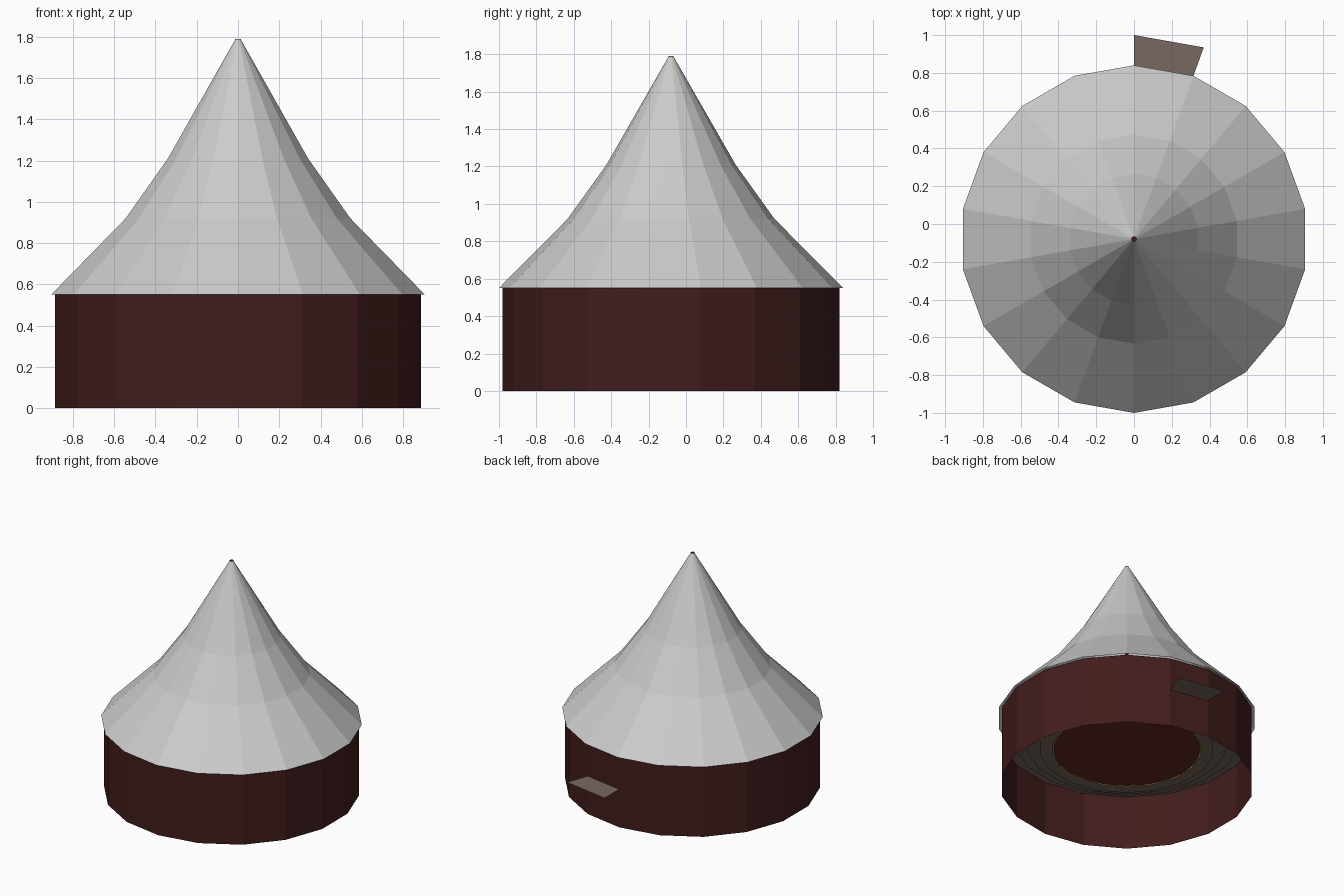
import bpy
from math import sin, cos, radians

if "Cube" in bpy.data.objects:
    bpy.data.objects.remove(bpy.data.objects["Cube"])

CY = -0.08      # centre of the tent in y
SIDES = 18
FLOOR = 0.295


def material(name, rgb):
    m = bpy.data.materials.new(name)
    m.diffuse_color = (*rgb, 1)
    m.use_nodes = True
    m.node_tree.nodes["Principled BSDF"].inputs["Base Color"].default_value = m.diffuse_color
    return m


def add_mesh(name, verts, faces, mat=None):
    me = bpy.data.meshes.new(name)
    me.from_pydata(verts, [], faces)
    ob = bpy.data.objects.new(name, me)
    bpy.context.collection.objects.link(ob)
    if mat:
        me.materials.append(mat)
    return ob


def ring_point(r, z, k, n):
    a = radians(90) + k * radians(360) / n
    return (r * cos(a), CY + r * sin(a), z)


def lathe(name, profile, mat=None, n=SIDES, segments=None):
    """Revolve (radius, z) points listed from bottom/outside; segments < n leaves a gap."""
    segments = segments or n
    m = len(profile)
    verts = [ring_point(r, z, k, n) for k in range(n) for r, z in profile]
    faces = []
    for k in range(segments):
        a, b = k * m, (k + 1) % n * m
        faces += [(a + i, b + i, b + i + 1, a + i + 1) for i in range(m - 1)]
    return add_mesh(name, verts, faces, mat)


def disc(name, r, z, mat, n):
    return add_mesh(name, [ring_point(r, z, k, n) for k in range(n)], [tuple(range(n))], mat)


red = material("dark_red", (0.055, 0.012, 0.012))
stage_red = material("stage_red", (0.12, 0.018, 0.018))
wood = material("wood", (0.19, 0.14, 0.12))
gold = material("gold", (0.6, 0.4, 0.05))

# Canvas wall and concave roof
lathe("tent_wall", [(0.90, 0), (0.90, 0.55)], red)
lathe("tent_roof", [(0.92, 0.55), (0.553, 0.92), (0.345, 1.21), (0.012, 1.79)])

# Centre pole showing at the tip
bpy.ops.mesh.primitive_cylinder_add(vertices=8, radius=0.014, depth=1.79 - FLOOR,
                                    location=(0, CY, (1.79 + FLOOR) / 2))
pole = bpy.context.object
pole.name = "centre_pole"
pole.data.materials.append(red)

# Round stage with a gold kerb
disc("stage_floor", 0.52, FLOOR, stage_red, 36)
lathe("stage_kerb", [(0.53, FLOOR), (0.53, 0.32), (0.52, 0.32), (0.52, FLOOR)], gold, 36)

# Stepped seating, leaving one segment open for the entrance
steps = [(0.53, FLOOR)]
for i in range(4):
    r, z = 0.62 + i * 0.0933, FLOOR + i * 0.042
    steps += [(r, z), (r, z + 0.042)] if i < 3 else [(0.90, z)]
lathe("seating_tiers", steps, wood, segments=SIDES - 1)

# Entrance walkway through the gap, reaching outside the wall
last = SIDES - 1
add_mesh("entrance_walkway",
         [ring_point(r, FLOOR, k, SIDES) for r, k in
          ((0.53, last), (1.08, last), (1.08, last + 1), (0.53, last + 1))],
         [(0, 1, 2, 3)], wood)
